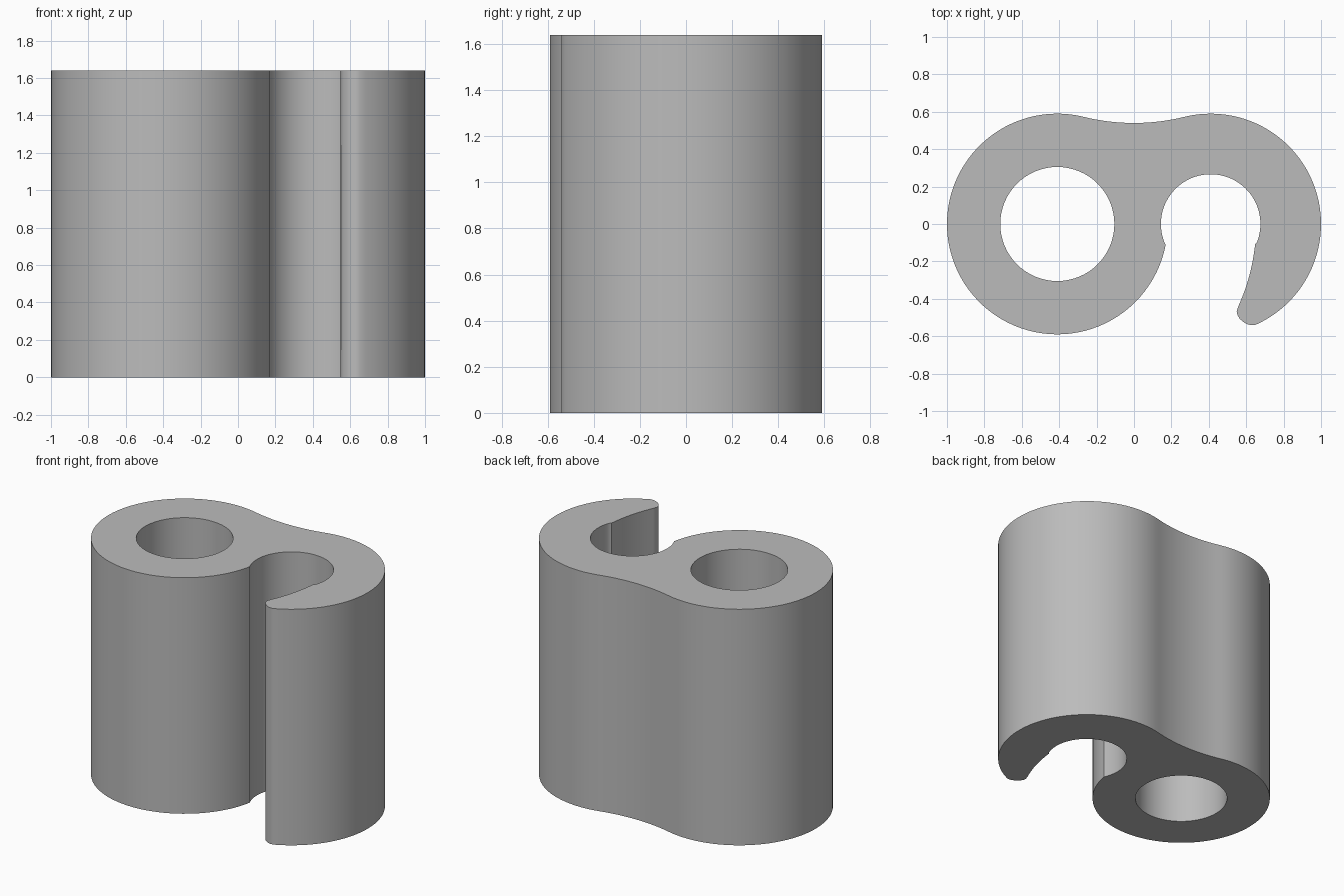
import bpy, bmesh
from math import sin, cos, radians

cube = bpy.data.objects.get("Cube")
if cube:
    bpy.data.objects.remove(cube)

HEIGHT = 1.64
OUTER = 0.59
LEFT, RIGHT = (-0.41, 0.0), (0.41, 0.0)


def arc(centre, radius, start, end, steps):
    """Points along a circular arc, angles in degrees."""
    angles = [radians(start + (end - start) * i / steps) for i in range(steps + 1)]
    return [(centre[0] + radius * cos(a), centre[1] + radius * sin(a)) for a in angles]


# Outline: closed ring, open hook with rounded tip, shallow saddle joining them
outline = arc(LEFT, OUTER, 76.1, 349.2, 72)
outline += arc(RIGHT, 0.266, 204.4, -22, 56)
outline += arc(LEFT, 1.063, -5.8, -24.3, 12)
outline += [(0.549, -0.465), (0.553, -0.487), (0.566, -0.508),
            (0.588, -0.526), (0.61, -0.537), (0.63, -0.541)]
outline += arc(RIGHT, OUTER, -66, 103.9, 48)
outline += arc((0, 1.656), 1.116, -76.1, -103.9, 16)[1:-1]
hole = arc(LEFT, 0.305, 0, 360, 64)[:-1]

# Fill the outline around the hole and extrude it upwards
bm = bmesh.new()
edges = []
for loop in (outline, hole):
    verts = [bm.verts.new((x, y, 0)) for x, y in loop]
    edges += [bm.edges.new((v, verts[i - 1])) for i, v in enumerate(verts)]
bmesh.ops.triangle_fill(bm, edges=edges, use_beauty=True)
base = bm.faces[:]
result = bmesh.ops.extrude_face_region(bm, geom=base, use_keep_orig=True)
top = [g for g in result["geom"] if isinstance(g, bmesh.types.BMVert)]
bmesh.ops.translate(bm, verts=top, vec=(0, 0, HEIGHT))
bmesh.ops.recalc_face_normals(bm, faces=bm.faces[:])

mesh = bpy.data.meshes.new("double_ring_clip")
bm.to_mesh(mesh)
bm.free()
clip = bpy.data.objects.new("double_ring_clip", mesh)
bpy.context.collection.objects.link(clip)

# Plain grey material
grey = bpy.data.materials.new("plain grey")
grey.use_nodes = True
colour = (0.5, 0.5, 0.5, 1)
grey.diffuse_color = colour
grey.node_tree.nodes["Principled BSDF"].inputs["Base Color"].default_value = colour
mesh.materials.append(grey)

# Smooth walls, sharp rims
bpy.ops.object.select_all(action="DESELECT")
clip.select_set(True)
bpy.context.view_layer.objects.active = clip
bpy.ops.object.shade_smooth_by_angle(angle=radians(30))
